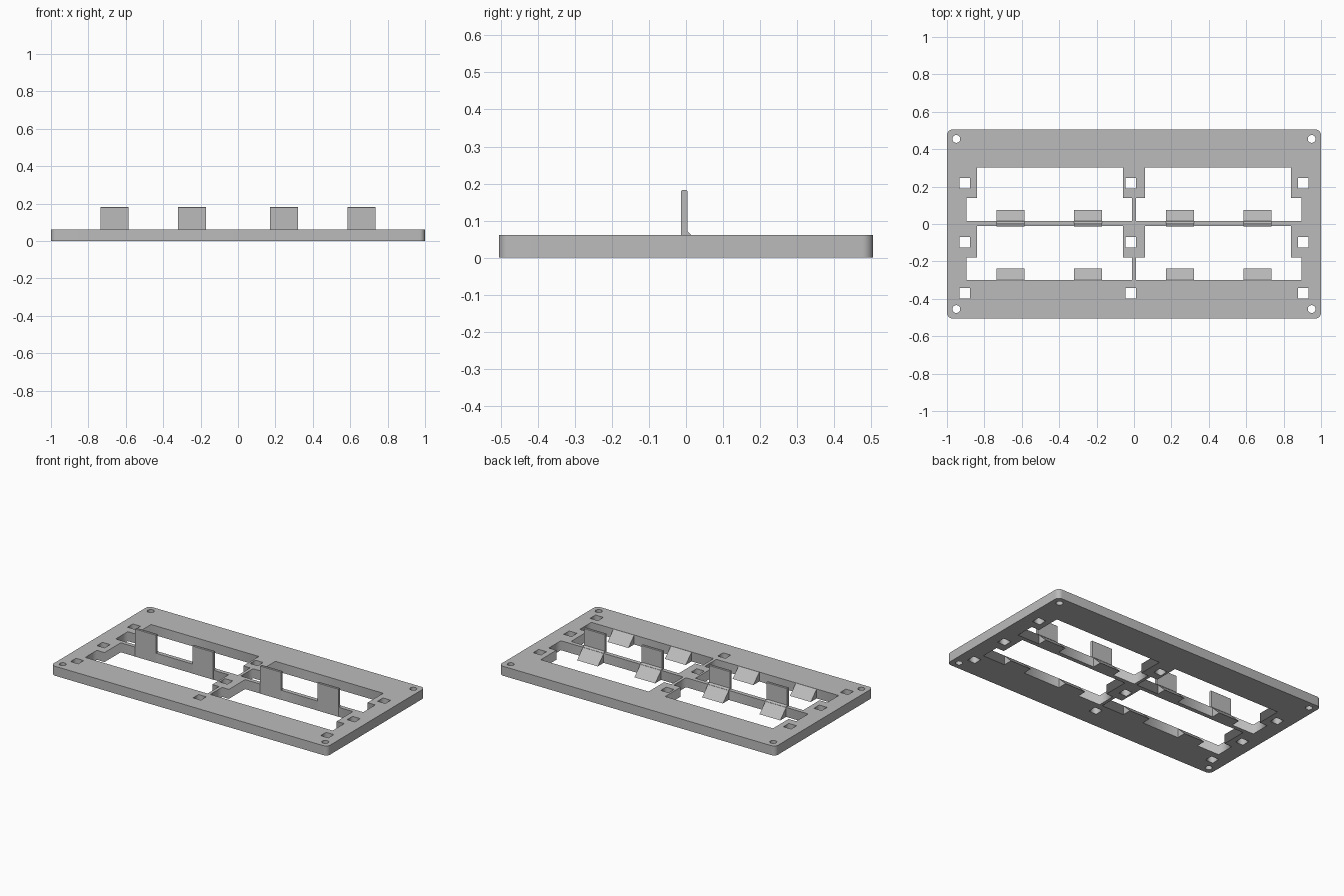
import bpy
from math import cos, sin, pi

if "Cube" in bpy.data.objects:
    bpy.data.objects.remove(bpy.data.objects["Cube"], do_unlink=True)

HEIGHT = 0.062
HALF_Y = 0.505
TAB_X = (-0.66, -0.245, 0.245, 0.66)
TAB_HALF = 0.075

grey = bpy.data.materials.new("plain grey")
grey.use_nodes = True
colour = (0.5, 0.5, 0.5, 1)
grey.diffuse_color = colour
grey.node_tree.nodes["Principled BSDF"].inputs["Base Color"].default_value = colour


def rounded_rect(hx, hy, r, steps=6):
    corners = ((1, 1), (-1, 1), (-1, -1), (1, -1))
    pts = []
    for i, (sx, sy) in enumerate(corners):
        for k in range(steps + 1):
            a = (i + k / steps) * pi / 2
            pts.append((sx * (hx - r) + r * cos(a), sy * (hy - r) + r * sin(a)))
    return pts


def circle(x, y, r, n=24):
    return [(x + r * cos(2 * pi * i / n), y + r * sin(2 * pi * i / n)) for i in range(n)]


def square(x, y, h):
    return [(x - h, y - h), (x + h, y - h), (x + h, y + h), (x - h, y + h)]


def opening(side, bottom, step, top):
    """Stepped window: wide in its lower part, narrower above the step."""
    pts = [(0.01, bottom), (0.895, bottom), (0.895, step), (0.84, step),
           (0.84, top), (0.06, top), (0.06, step), (0.01, step)]
    return [(side * x, y) for x, y in pts]


def prism(name, profile, x, half):
    """Extrude a closed (y, z) profile along x."""
    n = len(profile)
    verts = [(x + s * half, y, z) for s in (-1, 1) for y, z in profile]
    faces = [list(range(n))[::-1], list(range(n, 2 * n))]
    faces += [(i, (i + 1) % n, n + (i + 1) % n, n + i) for i in range(n)]
    mesh = bpy.data.meshes.new(name)
    mesh.from_pydata(verts, [], faces)
    mesh.materials.append(grey)
    obj = bpy.data.objects.new(name, mesh)
    bpy.context.collection.objects.link(obj)


# Flat frame with stepped windows, square sockets and corner screw holes
loops = [rounded_rect(1.0, HALF_Y, 0.03)]
for s in (-1, 1):
    loops.append(opening(s, 0.015, 0.14, 0.301))
    loops.append(opening(s, -0.30, -0.18, -0.012))
    loops += [circle(s * 0.95, y, 0.021) for y in (-0.455, 0.455)]
for x in (-0.905, -0.018, 0.905):
    loops += [square(x, y, 0.028) for y in (-0.37, -0.097, 0.218)]

curve = bpy.data.curves.new("frame", "CURVE")
curve.dimensions = "2D"
curve.fill_mode = "BOTH"
curve.extrude = HEIGHT / 2
for pts in loops:
    spline = curve.splines.new("POLY")
    spline.points.add(len(pts) - 1)
    for p, (x, y) in zip(spline.points, pts):
        p.co = (x, y, HEIGHT / 2, 1)
    spline.use_cyclic_u = True
curve.materials.append(grey)
frame = bpy.data.objects.new("frame", curve)
bpy.context.collection.objects.link(frame)
bpy.context.view_layer.objects.active = frame
frame.select_set(True)
bpy.ops.object.convert(target="MESH")
for v in frame.data.vertices:
    v.co.z = HEIGHT if v.co.z > 0.001 else 0.0

# Upright tabs on the middle bar, and sloped ledges beside both rails
for i, x in enumerate(TAB_X, 1):
    prism(f"upright_tab_{i}",
          [(-0.013, 0), (0.004, 0), (0.004, 0.18), (0.001, 0.183),
           (-0.010, 0.183), (-0.013, 0.18)], x, TAB_HALF)
    prism(f"middle_ledge_{i}", [(0.003, 0), (0.076, 0), (0.003, 0.073)], x, TAB_HALF)
    prism(f"front_ledge_{i}", [(-0.301, 0), (-0.239, 0), (-0.301, 0.062)], x, TAB_HALF)
